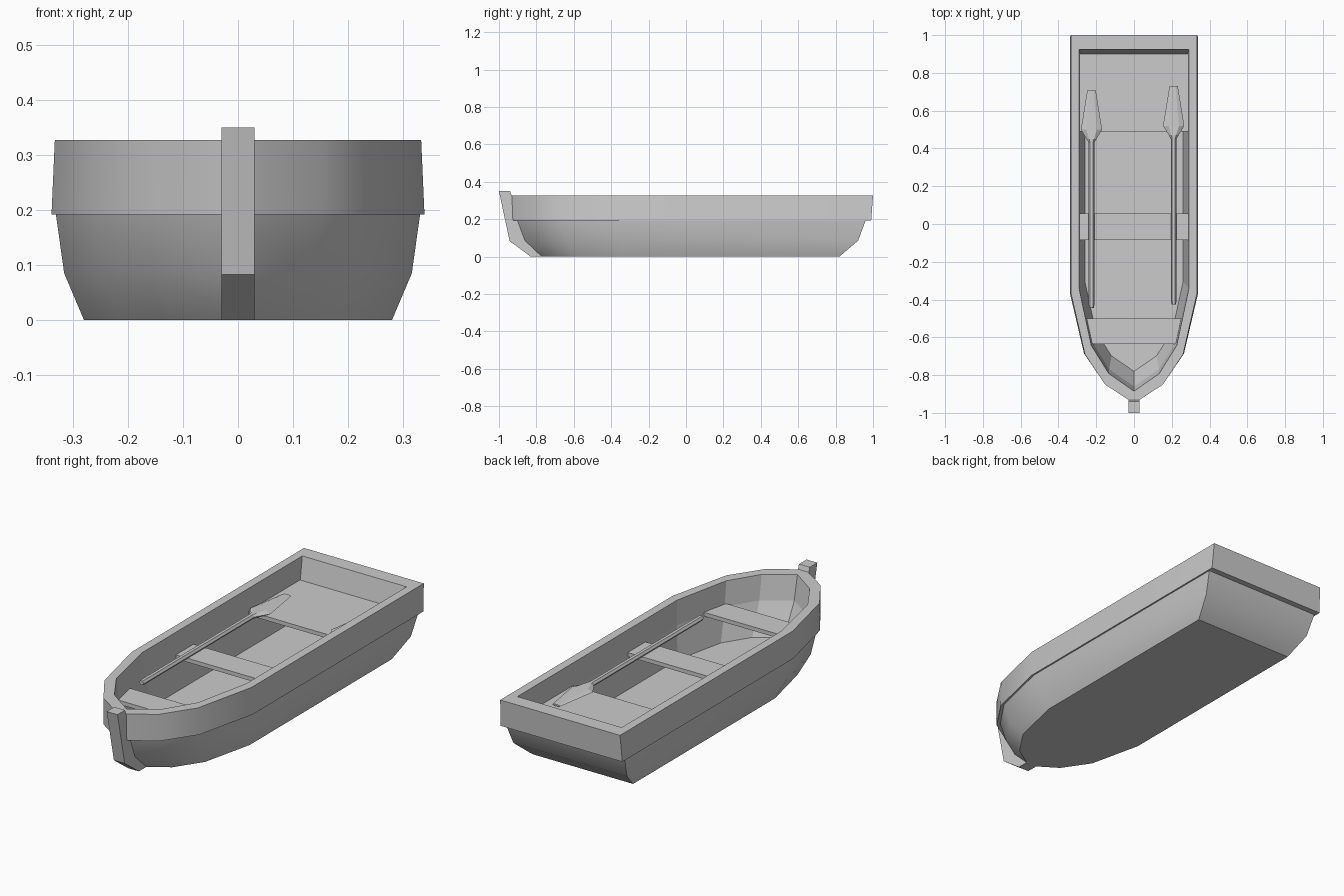
import bpy, bmesh, math

if "Cube" in bpy.data.objects:
    bpy.data.objects.remove(bpy.data.objects["Cube"])


def make_object(name, bm):
    bmesh.ops.recalc_face_normals(bm, faces=bm.faces)
    mesh = bpy.data.meshes.new(name)
    bm.to_mesh(mesh)
    bm.free()
    obj = bpy.data.objects.new(name, mesh)
    bpy.context.collection.objects.link(obj)
    return obj


def loft(name, rings):
    """Skin a list of equal closed rings and cap both ends."""
    bm = bmesh.new()
    loops = [[bm.verts.new(p) for p in ring] for ring in rings]
    n = len(loops[0])
    for a, b in zip(loops, loops[1:]):
        for i in range(n):
            j = (i + 1) % n
            bm.faces.new((a[i], a[j], b[j], b[i]))
    bm.faces.new(loops[0])
    bm.faces.new(loops[-1])
    return make_object(name, bm)


def boat_outline(z, half_width, stern, bow, kinks):
    """Square stern, faceted pointed bow, mirrored across x."""
    k = bow / -0.95
    right = [(half_width, stern)] + [(half_width * u, y * k) for u, y in kinks]
    left = [(-x, y) for x, y in reversed(right)]
    return [(x, y, z) for x, y in right + [(0, bow)] + left]


# Hull: up the outside, over the rim band, down the inside to the floor
KINKS = [(1, -0.37), (0.78, -0.69), (0.46, -0.85)]
levels = [
    (0.0, 0.28, 0.82, -0.79),
    (0.085, 0.316, 0.92, -0.88),
    (0.192, 0.331, 0.96, -0.92),
    (0.192, 0.339, 0.99, -0.945),
    (0.327, 0.333, 1.0, -0.95),
    (0.327, 0.29, 0.925, -0.885),
    (0.205, 0.285, 0.90, -0.86),
    (0.05, 0.26, 0.80, -0.78),
]
rings = [boat_outline(*lv, KINKS) for lv in levels]
hull = loft("hull", rings)
bpy.context.view_layer.objects.active = hull
hull.select_set(True)
bpy.ops.object.shade_smooth_by_angle(angle=math.radians(32))
# inside of the hull stays faceted
per_ring = len(rings[0])
for poly in hull.data.polygons:
    if poly.index >= 4 * per_ring:
        poly.use_smooth = False

# Stem post at the bow
profile = [(-1.0, 0.35), (-0.943, 0.083), (-0.83, 0.0), (-0.76, 0.0),
           (-0.86, 0.10), (-0.90, 0.2), (-0.93, 0.32), (-0.94, 0.35)]
loft("stem_post", [[(x, y, z) for y, z in profile] for x in (-0.03, 0.03)])

# Seats
for name, y0, w0, y1, w1 in [("stern_seat", 0.90, 0.288, 0.49, 0.288),
                             ("middle_seat", 0.055, 0.288, -0.085, 0.288),
                             ("bow_seat", -0.50, 0.258, -0.635, 0.23)]:
    loft(name, [[(-w0, y0, z), (w0, y0, z), (w1, y1, z), (-w1, y1, z)]
                for z in (0.197, 0.217)])

# Oars: hexagonal shaft running into a flattened blade
sections = [(-0.445, 0.012, 0.012), (-0.43, 0.015, 0.013), (0.43, 0.015, 0.013),
            (0.45, 0.026, 0.014), (0.50, 0.056, 0.012), (0.71, 0.022, 0.005)]
for name, x0, dy in [("left_oar", -0.225, 0.0), ("right_oar", 0.21, 0.02)]:
    loft(name, [[(x0 + w * math.cos(i * math.pi / 3), y + dy,
                  0.23 + h * math.sin(i * math.pi / 3)) for i in range(6)]
                for y, w, h in sections])
